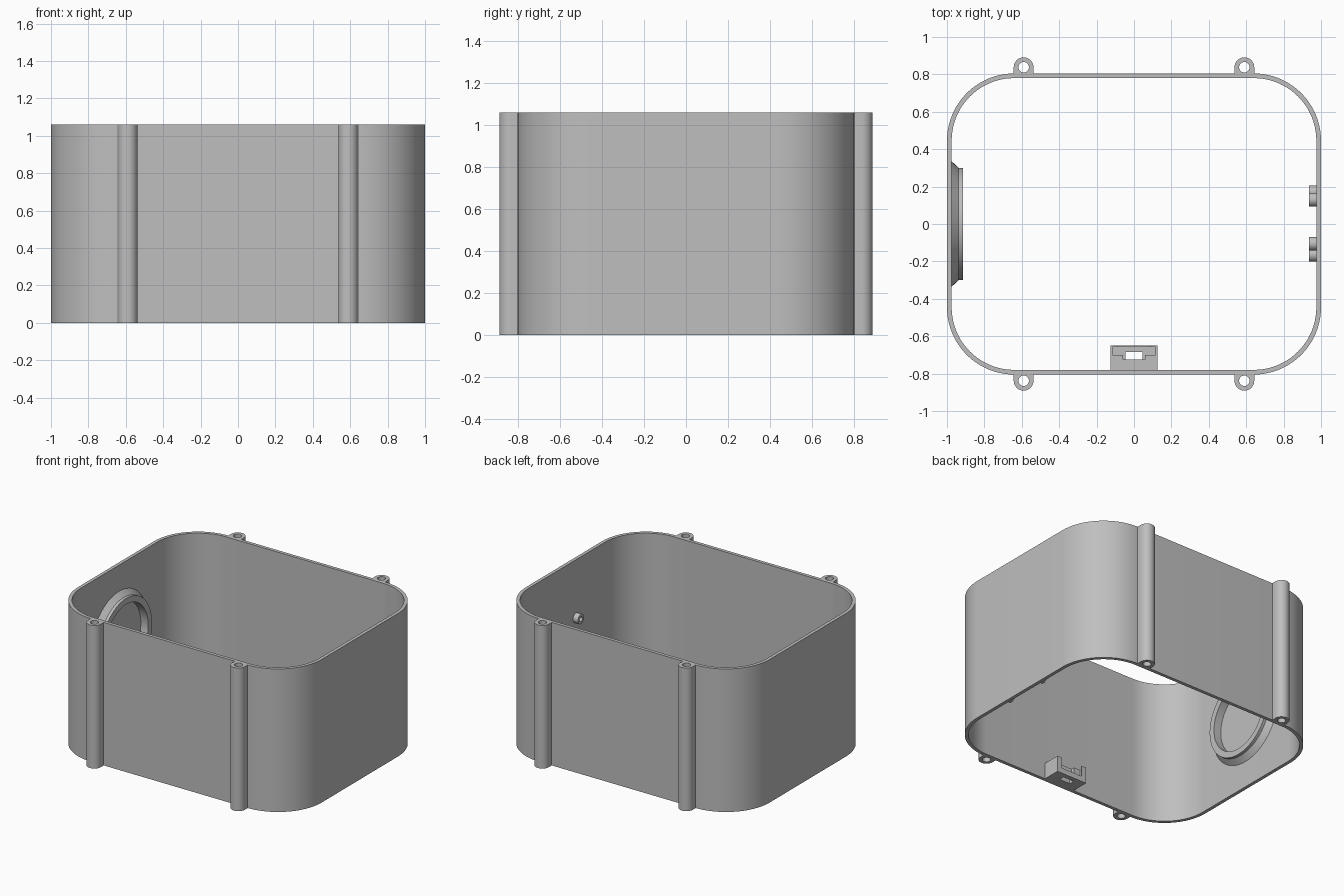
import bpy, bmesh
from math import pi, cos, sin, radians
from mathutils import Vector

cube = bpy.data.objects.get("Cube")
if cube:
    bpy.data.objects.remove(cube, do_unlink=True)

HEIGHT = 1.06
HALF_X, HALF_Y, CORNER, WALL = 1.0, 0.805, 0.36, 0.025

grey = bpy.data.materials.new("plain grey")
grey.use_nodes = True
COLOUR = (0.52, 0.52, 0.52, 1)
grey.diffuse_color = COLOUR
grey.node_tree.nodes["Principled BSDF"].inputs["Base Color"].default_value = COLOUR


def finish(bm, name, smooth=True):
    bmesh.ops.recalc_face_normals(bm, faces=bm.faces)
    mesh = bpy.data.meshes.new(name)
    bm.to_mesh(mesh)
    bm.free()
    obj = bpy.data.objects.new(name, mesh)
    bpy.context.collection.objects.link(obj)
    mesh.materials.append(grey)
    if smooth:
        bpy.ops.object.select_all(action='DESELECT')
        obj.select_set(True)
        bpy.context.view_layer.objects.active = obj
        bpy.ops.object.shade_smooth_by_angle(angle=radians(30))
    return obj


def skin(name, loops):
    """Closed skin through a cyclic series of matching closed loops."""
    bm = bmesh.new()
    rows = [[bm.verts.new(p) for p in loop] for loop in loops]
    n = len(rows[0])
    for a, b in zip(rows, rows[1:] + rows[:1]):
        for i in range(n):
            j = (i + 1) % n
            bm.faces.new((a[i], a[j], b[j], b[i]))
    return finish(bm, name)


def tube(name, outer, inner, z0, z1):
    lift = lambda loop, z: [(x, y, z) for x, y in loop]
    return skin(name, [lift(outer, z0), lift(outer, z1), lift(inner, z1), lift(inner, z0)])


def rounded_rect(hx, hy, r, steps=20):
    pts = []
    for k, (sx, sy) in enumerate(((1, 1), (-1, 1), (-1, -1), (1, -1))):
        for i in range(steps + 1):
            a = (k + i / steps) * pi / 2
            pts.append((sx * (hx - r) + r * cos(a), sy * (hy - r) + r * sin(a)))
    return pts


def ring_on_side(name, wall_x, direction, y, z, profile, n=64):
    """Lathe a (distance from wall, radius) profile about the x axis."""
    return skin(name, [[(wall_x + direction * d, y + r * cos(2 * pi * i / n),
                         z + r * sin(2 * pi * i / n)) for i in range(n)]
                       for d, r in profile])


def block(bm, x0, x1, y0, y1, z0, z1):
    made = bmesh.ops.create_cube(bm, size=1)["verts"]
    for v in made:
        v.co = Vector(((x0 + x1) / 2 + v.co.x * (x1 - x0),
                       (y0 + y1) / 2 + v.co.y * (y1 - y0),
                       (z0 + z1) / 2 + v.co.z * (z1 - z0)))


# Open rounded wall
tube("enclosure_wall", rounded_rect(HALF_X, HALF_Y, CORNER),
     rounded_rect(HALF_X - WALL, HALF_Y - WALL, CORNER - WALL), 0, HEIGHT)

# Full-height screw columns: round outside, square where they meet the wall
LUG_R, HOLE_R, LUG_Y, SEG = 0.053, 0.028, 0.838, 48
for sx, side in ((1, "left"), (-1, "right")):
    for sy, end in ((1, "back"), (-1, "front")):
        outer, hole = [], []
        for i in range(SEG):
            c, s = cos(2 * pi * i / SEG), sin(2 * pi * i / SEG)
            k = LUG_R if s >= 0 else LUG_R / max(abs(c), abs(s))
            outer.append((sx * 0.59 + k * c, sy * (LUG_Y + k * s)))
            hole.append((sx * 0.59 + HOLE_R * c, sy * (LUG_Y + HOLE_R * s)))
        tube(f"{end}_{side}_screw_column", outer, hole, 0, HEIGHT)

# Flared round collar inside the right wall
inner_x = HALF_X - WALL
ring_on_side("round_collar", -inner_x, 1, 0, 0.53,
             [(-0.005, 0.34), (0.038, 0.30), (0.06, 0.30), (0.06, 0.255), (-0.005, 0.255)])

# Four small hollow standoffs inside the left wall
for i, (y, z) in enumerate(((0.13, 0.63), (-0.105, 0.63), (0.17, 0.055), (-0.165, 0.055))):
    ring_on_side(f"standoff_{i + 1}", inner_x, -1, y, z,
                 [(-0.005, 0.036), (0.04, 0.036), (0.04, 0.018), (-0.005, 0.018)], 32)

# Connector bracket inside the front wall
bm = bmesh.new()
BACK, FRONT, TOP, FLOOR = -0.785, -0.65, 0.12, 0.025
block(bm, -0.125, 0.125, BACK, -0.725, 0, TOP)            # rear block
block(bm, -0.125, 0.125, -0.685, FRONT, 0, FLOOR)         # floor ahead of the slot
block(bm, -0.115, 0.115, -0.657, FRONT, FLOOR, 0.04)      # low lip
for s in (1, -1):
    a, b = sorted((s * 0.045, s * 0.125))
    block(bm, a, b, -0.725, -0.685, 0, FLOOR)             # floor beside the slot
    a, b = sorted((s * 0.06, s * 0.125))
    block(bm, a, b, -0.725, -0.70, FLOOR, TOP)            # shoulder
    a, b = sorted((s * 0.115, s * 0.125))
    block(bm, a, b, -0.70, FRONT, FLOOR, TOP)             # side wall
    a, b = sorted((s * 0.085, s * 0.115))
    block(bm, a, b, -0.657, FRONT, 0.04, TOP)             # retaining tab
finish(bm, "connector_bracket", smooth=False)
